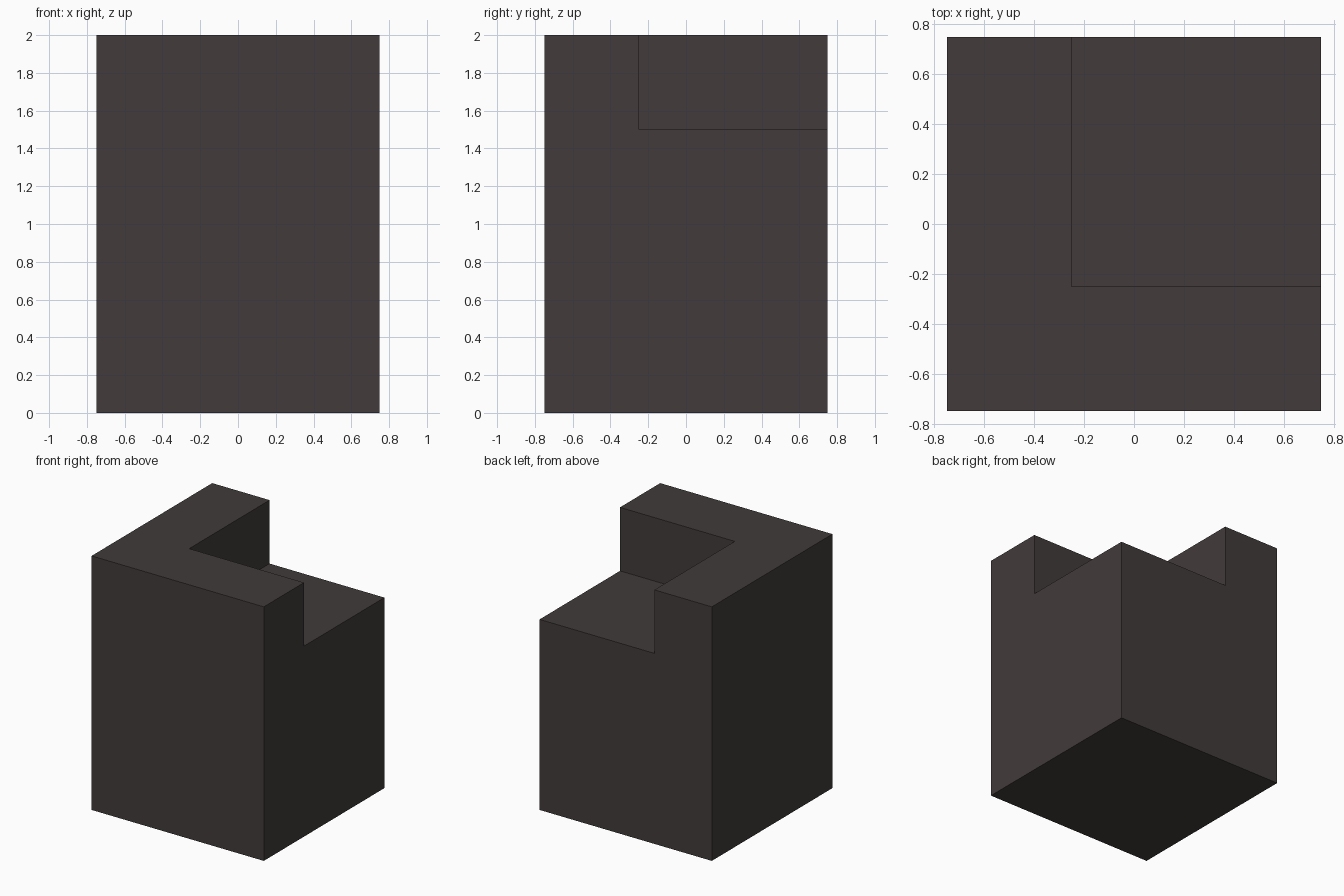
import bpy

default = bpy.data.objects.get("Cube")
if default:
    bpy.data.objects.remove(default, do_unlink=True)

# Flat dark stone colour
stone = bpy.data.materials.new("dark_warm_grey")
stone.use_nodes = True
colour = (0.054, 0.044, 0.043, 1)
stone.diffuse_color = colour
stone.node_tree.nodes["Principled BSDF"].inputs["Base Color"].default_value = colour


def box(name, low, high):
    """Add a box spanning two opposite corners."""
    centre = [(a + b) / 2 for a, b in zip(low, high)]
    bpy.ops.mesh.primitive_cube_add(size=1, location=centre)
    obj = bpy.context.object
    obj.name = name
    obj.scale = [b - a for a, b in zip(low, high)]
    bpy.ops.object.transform_apply(location=True, rotation=False, scale=True)
    obj.data.materials.append(stone)
    return obj


# Block with a square notch cut from its back left top corner
block = box("notched_block", (-0.75, -0.75, 0), (0.75, 0.75, 2))
cutter = box("notch_cutter", (-0.25, -0.25, 1.5), (1, 1, 2.5))
cutter.hide_render = True

cut = block.modifiers.new("corner_notch", "BOOLEAN")
cut.operation = "DIFFERENCE"
cut.solver = "EXACT"
cut.object = cutter
bpy.context.view_layer.objects.active = block
bpy.ops.object.modifier_apply(modifier=cut.name)
bpy.data.objects.remove(cutter, do_unlink=True)
